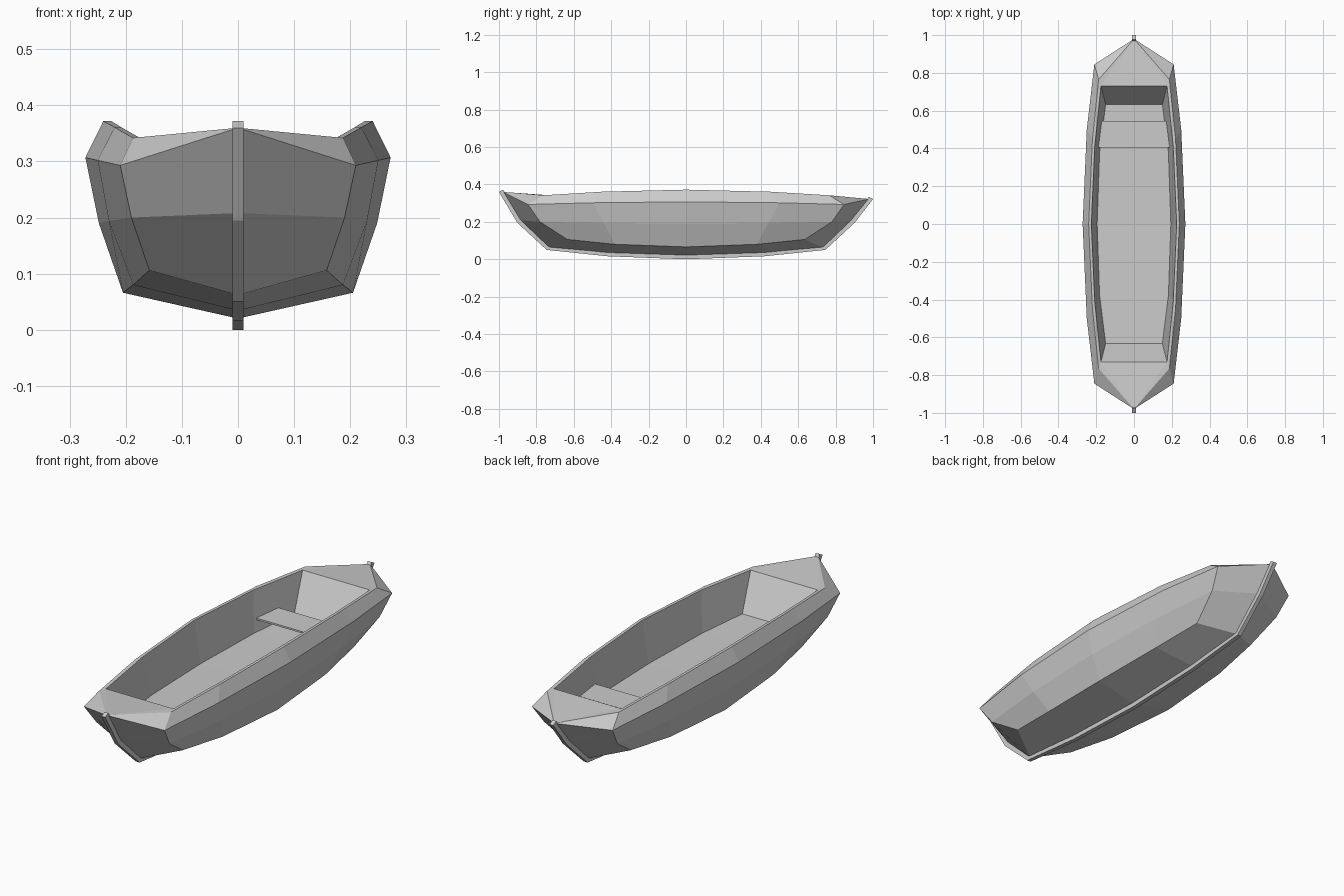
import bpy, bmesh

if "Cube" in bpy.data.objects:
    bpy.data.objects.remove(bpy.data.objects["Cube"])

# Each row: (x, y, z) amidships, at the quarter, and at the end; starboard half
ROWS = {
    "keel":  [(0, 0, .02), (0, .42, .034), (0, .735, .062)],
    "chine": [(.205, 0, .066), (.187, .38, .08), (.158, .635, .106)],
    "mid":   [(.248, 0, .19), (.23, .44, .194), (.19, .78, .2)],
    "outer": [(.272, 0, .307), (.25, .5, .302), (.21, .845, .293)],
    "ridge": [(.24, 0, .372), (.22, .45, .361), (.187, .765, .342)],
    "inner": [(.226, 0, .372), (.208, .41, .361), (.175, .73, .342)],
    "floor": [(.195, 0, .175), (.182, .38, .177), (.15, .633, .18)],
    "floor_mid": [(0, 0, .175), (0, .38, .177), (0, .633, .18)],
}
TIP_Z = {-1: .36, 1: .322}   # bow sweeps higher than stern


def add_object(name, bm):
    bmesh.ops.remove_doubles(bm, verts=bm.verts, dist=1e-5)
    bmesh.ops.recalc_face_normals(bm, faces=bm.faces)
    me = bpy.data.meshes.new(name)
    bm.to_mesh(me)
    bm.free()
    ob = bpy.data.objects.new(name, me)
    bpy.context.collection.objects.link(ob)
    return ob


# Hull: half shell lofted from the rows, closed by end panels, decks and inner walls
bm = bmesh.new()


def face(*pts):
    bm.faces.new([bm.verts.new(p) for p in pts])


names = list(ROWS)
for s in (-1, 1):
    R = {n: [(x, y * s, z) for x, y, z in pts] for n, pts in ROWS.items()}
    for a, b in zip(names, names[1:]):
        for k in (0, 1):
            face(R[a][k], R[a][k + 1], R[b][k + 1], R[b][k])
    end = {n: pts[2] for n, pts in R.items()}
    stem, tip = (0, .888 * s, .208), (0, .98 * s, TIP_Z[s])
    deck_mid, floor_mid = (0, .73 * s, .342), end["floor_mid"]
    face(end["keel"], end["chine"], end["mid"], stem)
    face(stem, end["mid"], end["outer"], tip)
    face(tip, end["outer"], end["ridge"])
    face(tip, end["ridge"], end["inner"])
    face(tip, end["inner"], deck_mid)
    face(deck_mid, end["inner"], end["floor"], floor_mid)
hull = add_object("hull", bm)
mir = hull.modifiers.new("mirror", 'MIRROR')
mir.use_clip = True

# Keel and stem bar: a strip between the hull centreline and an outer profile
inner = [(-.978, .372), (-.88, .21), (-.73, .068), (-.42, .036), (0, .022),
         (.42, .036), (.73, .068), (.88, .21), (.978, .334)]
outer = [(-1, .36), (-.902, .195), (-.745, .05), (-.42, .016), (0, 0),
         (.42, .016), (.745, .05), (.902, .195), (1, .322)]
bm = bmesh.new()
rings = [[bm.verts.new((x, *p)) for x, p in
          ((-.01, i), (.01, i), (.01, o), (-.01, o))] for i, o in zip(inner, outer)]
for a, b in zip(rings, rings[1:]):
    for j in range(4):
        n = (j + 1) % 4
        bm.faces.new((a[j], a[n], b[n], b[j]))
bm.faces.new(rings[0])
bm.faces.new(rings[-1])
add_object("keel", bm)

# Seat: thin tapered plank across the stern
bm = bmesh.new()
plank = bm.faces.new([bm.verts.new(p) for p in
                      ((-.19, .405, .237), (.19, .405, .237), (.174, .545, .237), (-.174, .545, .237))])
ext = bmesh.ops.extrude_face_region(bm, geom=[plank], use_keep_orig=True)
for v in ext["geom"]:
    if isinstance(v, bmesh.types.BMVert):
        v.co.z -= .008
add_object("seat", bm)
